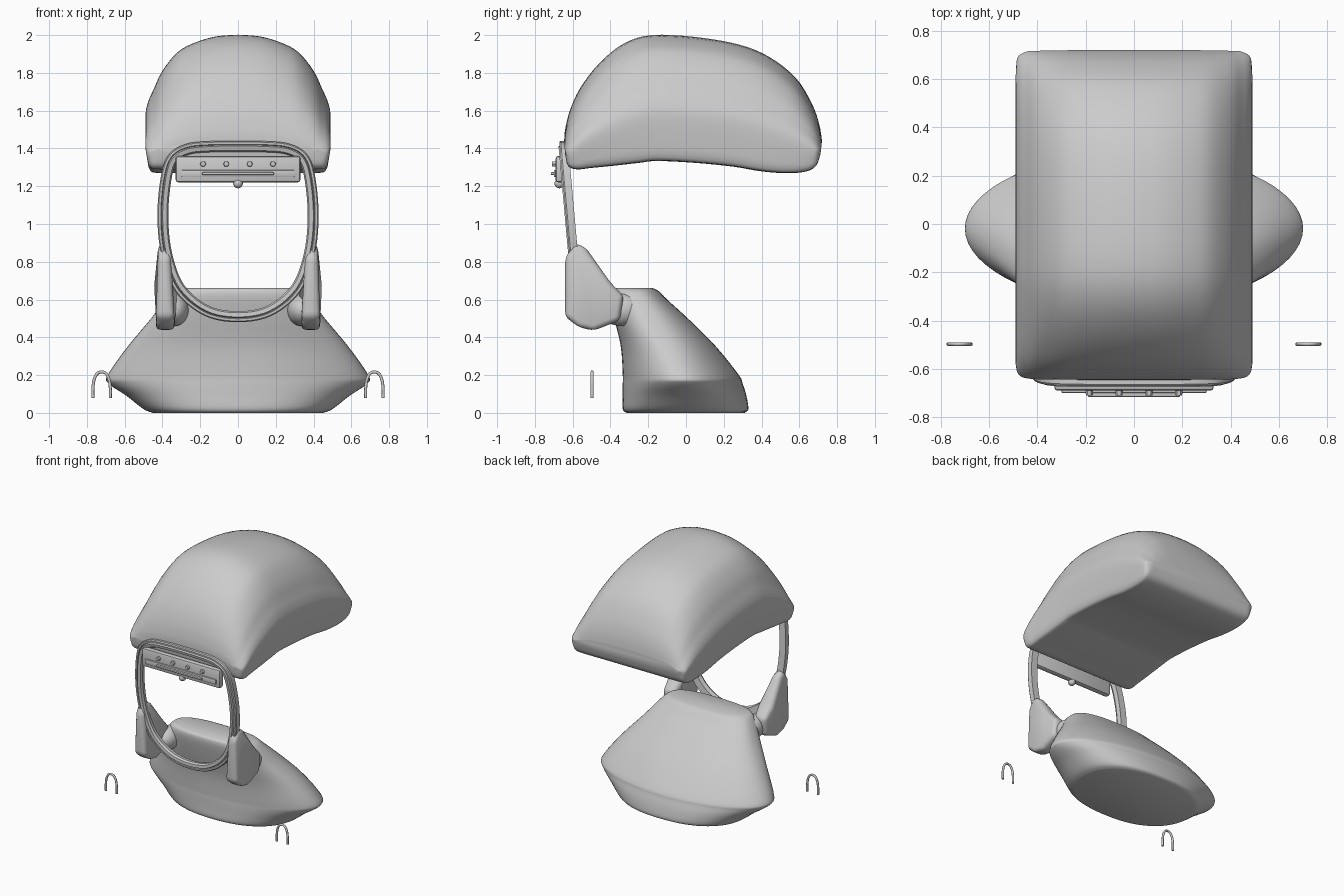
import bpy, bmesh, math
from mathutils import Vector

if "Cube" in bpy.data.objects:
    bpy.data.objects.remove(bpy.data.objects["Cube"])

grey = bpy.data.materials.new("plain grey")
grey.diffuse_color = (0.6, 0.6, 0.6, 1)
grey.use_nodes = True
grey.node_tree.nodes["Principled BSDF"].inputs["Base Color"].default_value = grey.diffuse_color


def finish(bm, name, angle=40):
    bmesh.ops.recalc_face_normals(bm, faces=bm.faces)
    me = bpy.data.meshes.new(name)
    bm.to_mesh(me)
    bm.free()
    me.materials.append(grey)
    me.shade_smooth()
    me.set_sharp_from_angle(angle=math.radians(angle))
    ob = bpy.data.objects.new(name, me)
    bpy.context.collection.objects.link(ob)
    return ob


def spline(pts, n, closed=False):
    """Catmull-Rom curve through points of any dimension."""
    out, m = [], len(pts)
    get = (lambda i: pts[i % m]) if closed else (lambda i: pts[max(0, min(m - 1, i))])
    for i in range(m if closed else m - 1):
        a, b, c, d = (get(i + k) for k in (-1, 0, 1, 2))
        for s in range(n):
            t = s / n
            out.append(tuple(0.5 * (2 * q + (r - p) * t + (2 * p - 5 * q + 4 * r - u) * t * t
                                    + (3 * q - p - 3 * r + u) * t ** 3)
                             for p, q, r, u in zip(a, b, c, d)))
    if not closed:
        out.append(tuple(pts[-1]))
    return out


def loft(name, rings, closed=False, angle=40):
    bm = bmesh.new()
    vs = [[bm.verts.new(p) for p in r] for r in rings]
    k = len(vs[0])
    for i in range(len(vs) if closed else len(vs) - 1):
        a, b = vs[i], vs[(i + 1) % len(vs)]
        for j in range(k):
            bm.faces.new((a[j], a[(j + 1) % k], b[(j + 1) % k], b[j]))
    if not closed:
        bm.faces.new(vs[0])
        bm.faces.new(vs[-1])
    return finish(bm, name, angle)


def prism(name, outline, axis_a, axis_b, bevel, segs=3, shape=None):
    """Extrude a (y, z) outline along x from axis_a to axis_b, with rounded edges."""
    bm = bmesh.new()
    f = bm.faces.new([bm.verts.new((axis_a, y, z)) for y, z in outline])
    ext = bmesh.ops.extrude_face_region(bm, geom=[f])["geom"]
    for v in ext:
        if isinstance(v, bmesh.types.BMVert):
            v.co.x = axis_b
    if shape:
        for v in bm.verts:
            shape(v.co)
    bmesh.ops.recalc_face_normals(bm, faces=bm.faces)
    bmesh.ops.bevel(bm, geom=bm.edges[:], offset=bevel, segments=segs, profile=0.5,
                    affect='EDGES', clamp_overlap=True)
    return finish(bm, name)


def box(name, half_x, y0, y1, z0, z1, bevel):
    return prism(name, [(y0, z0), (y1, z0), (y1, z1), (y0, z1)], -half_x, half_x, bevel, 2)


# Domed shell: arched section carried along the side profile
half = [(0, 0), (.45, 0), (.86, 0), (.95, .03), (.98, .15), (1, .36), (.97, .47), (.91, .57),
        (.82, .71), (.66, .857), (.49, .93), (.25, .985), (0, 1)]
half = spline(half, 3)
section = half + [(-x, t) for x, t in half[-2:0:-1]]
stations = [  # bottom y, bottom z, top y, top z, half width
    (-.64, 1.37, -.645, 1.44, .42), (-.625, 1.31, -.64, 1.50, .47),
    (-.58, 1.29, -.615, 1.60, .488), (-.50, 1.298, -.56, 1.72, .49),
    (-.38, 1.31, -.46, 1.85, .49), (-.25, 1.325, -.33, 1.955, .49),
    (-.15, 1.335, -.18, 2.0, .49), (.05, 1.325, .05, 1.99, .49),
    (.25, 1.305, .28, 1.95, .49), (.40, 1.28, .44, 1.885, .49),
    (.54, 1.27, .58, 1.775, .49), (.64, 1.28, .665, 1.64, .488),
    (.69, 1.31, .705, 1.53, .478), (.712, 1.37, .72, 1.44, .44)]
loft("domed_shell", [[(w * x, yb + (yt - yb) * t, zb + (zt - zb) * t) for x, t in section]
                     for yb, zb, yt, zt, w in spline(stations, 4)], angle=60)

# Flared base: stacked rounded outlines leaning forward
levels = [  # z, half width, front y, back y, squareness
    (0, .45, -.315, .31, 2.3), (.02, .50, -.335, .33, 2.3), (.09, .59, -.335, .32, 2.2),
    (.155, .685, -.335, .30, 2), (.20, .69, -.335, .28, 2), (.35, .585, -.345, .16, 2.2),
    (.50, .46, -.38, .01, 2.5), (.60, .385, -.40, -.10, 2.7), (.645, .345, -.40, -.145, 2.7),
    (.66, .31, -.385, -.175, 2.7)]
rings = []
for z, w, yf, yb, e in spline(levels, 4):
    ring = []
    for i in range(64):
        a = 2 * math.pi * i / 64
        c, s = math.cos(a), math.sin(a)
        ring.append((math.copysign(abs(c) ** (2 / e), c) * w,
                     (yf + yb) / 2 + math.copysign(abs(s) ** (2 / e), s) * (yb - yf) / 2, z))
    rings.append(ring)
loft("flared_base", rings, angle=50)

# Oval frame: grooved band swept round a leaning loop
right = [(0, 1.44), (.15, 1.438), (.27, 1.425), (.36, 1.375), (.405, 1.27), (.427, 1.05),
         (.405, .83), (.33, .64), (.18, .515), (0, .48)]
loop = spline(right + [(-x, z) for x, z in right[-2:0:-1]], 5, closed=True)
band = [(0, .026), (0, -.012), (.006, -.02), (.018, -.02), (.022, -.012), (.028, -.026),
        (.05, -.022), (.058, -.005), (.052, .026)]
frame = []
for i, p in enumerate(loop):
    q, r = loop[i - 1], loop[(i + 1) % len(loop)]
    d = Vector((r[0] - q[0], r[1] - q[1])).normalized()
    ring = []
    for inward, depth in band:
        x, z = p[0] + d.y * inward, p[1] - d.x * inward
        ring.append((x, -.63 - .09 * (z - 1.2) + depth, z))
    frame.append(ring)
loft("oval_frame", frame, closed=True, angle=35)


# Side brackets joining frame and base
def slim_top(co):
    if co.z > .8:
        co.x = math.copysign(.40 + (abs(co.x) - .40) * .65, co.x)


bracket = [(-.64, .82), (-.59, .90), (-.53, .875), (-.40, .69), (-.33, .62), (-.35, .49),
           (-.49, .435), (-.57, .455), (-.64, .51)]
for side, label in ((1, "right"), (-1, "left")):
    prism(label + "_bracket", bracket, side * .335, side * .435, .028, 3, slim_top)
    bm = bmesh.new()
    bmesh.ops.create_uvsphere(bm, u_segments=24, v_segments=14, radius=1)
    for v in bm.verts:
        v.co = (side * .335 + v.co.x * .075, -.34 + v.co.y * .12, .545 + v.co.z * .085)
    finish(bm, label + "_bracket_joint")

# Control plate with raised rail
box("control_plate", .33, -.69, -.645, 1.22, 1.36, .014)
box("plate_rail", .30, -.70, -.68, 1.248, 1.286, .006)
box("rail_strip", .19, -.716, -.69, 1.26, 1.274, .004)

# Four six-sided studs
for i, x in enumerate((-.185, -.062, .062, .185)):
    bm = bmesh.new()
    bmesh.ops.create_cone(bm, cap_ends=True, segments=6, radius1=.017, radius2=.014, depth=.03)
    for v in bm.verts:
        v.co = (x + v.co.y, -.695 - v.co.z, 1.318 + v.co.x)
    finish(bm, f"stud_{i + 1}", 30)

# Small button under the plate
bm = bmesh.new()
bmesh.ops.create_uvsphere(bm, u_segments=16, v_segments=10, radius=.026)
for v in bm.verts:
    v.co += Vector((0, -.67, 1.215))
finish(bm, "lower_button")

# Loose hooks: thin upside-down U tubes
leg = [(-.046, .08), (-.046, .13), (-.04, .175), (-.024, .207), (0, .217)]
path = spline(leg + [(-x, z) for x, z in leg[-2::-1]], 4)
for side, label in ((1, "right"), (-1, "left")):
    rings = []
    for i, p in enumerate(path):
        q, r = path[max(i - 1, 0)], path[min(i + 1, len(path) - 1)]
        d = Vector((r[0] - q[0], r[1] - q[1])).normalized()
        rings.append([(side * .722 + p[0] + d.y * .008 * math.cos(a),
                       -.497 + .008 * math.sin(a), p[1] - d.x * .008 * math.cos(a))
                      for a in (2 * math.pi * k / 10 for k in range(10))])
    loft(label + "_hook", rings, angle=50)
